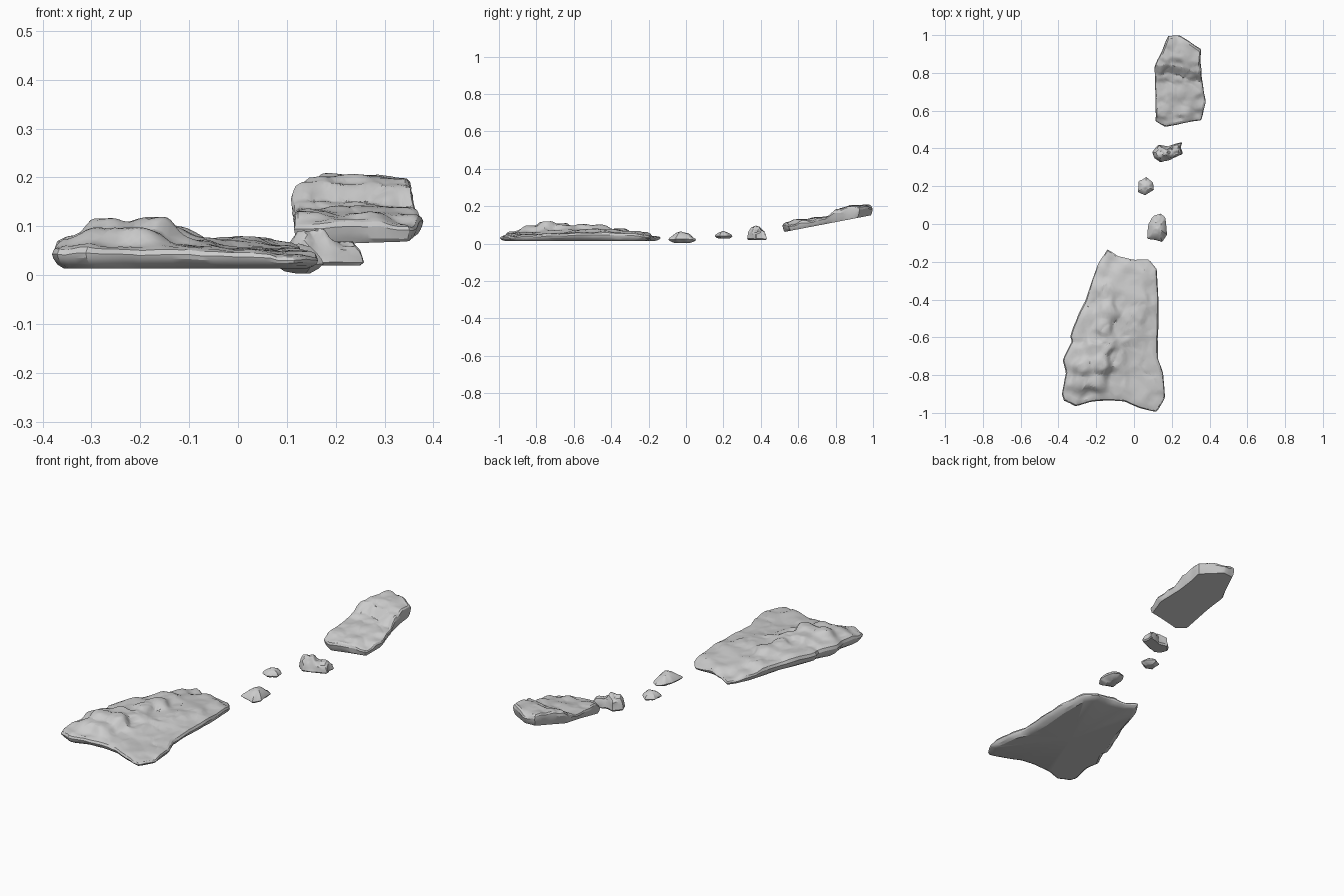
import bpy, bmesh, math
from mathutils import Vector, noise


def resample(outline, n):
    """Evenly spaced points along a closed outline."""
    pts = [Vector(p) for p in outline]
    segs = [(a, b, (b - a).length) for a, b in zip(pts, pts[1:] + pts[:1])]
    step = sum(s[2] for s in segs) / n
    out, pos, start = [], 0.0, 0.0
    for a, b, length in segs:
        while pos < start + length - 1e-9 and len(out) < n:
            out.append(a.lerp(b, (pos - start) / length))
            pos += step
        start += length
    return out


def terrain(points, power):
    """Height field blended from a few measured heights."""
    def height(x, y):
        tw = tz = 0.0
        for px, py, pz in points:
            w = 1.0 / ((x - px) ** 2 + (y - py) ** 2 + 4e-5) ** (power / 2)
            tw += w
            tz += w * pz
        return tz / tw
    return height


def rock(name, outline, centre, height, bottom, side, n, rings, rough, freq, keep):
    """Outline swept up a side profile, then closed by a rough top surface.
    side = (inset, height fraction) from the bottom edge to the top rim."""
    c = Vector(centre)
    rim = resample(outline, n)
    bm = bmesh.new()

    def top(p):
        q = Vector((p.x, p.y, 0.3)) * freq
        bump = noise.noise(q) + 0.5 * noise.noise(q * 2.3)
        crack = max(0.0, 0.12 - abs(noise.noise(q * 0.6 + Vector((5, 2, 1))))) * 5
        return height(p.x, p.y) + rough * (bump - crack)

    loops = []
    for inset, f in side:
        loop = []
        for p in rim:
            q = p + (c - p).normalized() * inset
            wob = noise.noise(Vector((p.x, p.y, f * 0.1)) * freq) * rough * 0.8
            if 0 < f < 1:
                q += (p - c).normalized() * wob
            z0 = bottom(q.x, q.y)
            loop.append(bm.verts.new((q.x, q.y, z0 + (top(q) - z0) * f)))
        loops.append(loop)
    last = [v.co.xy for v in loops[-1]]
    for r in range(1, rings):
        loop = []
        for p in last:
            q = Vector(p).lerp(c, r / rings)
            loop.append(bm.verts.new((q.x, q.y, top(q))))
        loops.append(loop)
    for a, b in zip(loops, loops[1:]):
        for i in range(n):
            j = (i + 1) % n
            bm.faces.new((a[i], a[j], b[j], b[i]))
    # close top and underside
    for loop, z in ((loops[-1], top(c)), (loops[0], bottom(c.x, c.y))):
        mid = bm.verts.new((c.x, c.y, z))
        for i in range(n):
            bm.faces.new((loop[i], loop[(i + 1) % n], mid))
    bmesh.ops.recalc_face_normals(bm, faces=bm.faces[:])
    me = bpy.data.meshes.new(name)
    bm.to_mesh(me)
    bm.free()
    ob = bpy.data.objects.new(name, me)
    bpy.context.collection.objects.link(ob)
    dec = ob.modifiers.new("facets", 'DECIMATE')
    dec.ratio = keep
    bpy.ops.object.select_all(action='DESELECT')
    ob.select_set(True)
    bpy.context.view_layer.objects.active = ob
    bpy.ops.object.modifier_apply(modifier=dec.name)
    bpy.ops.object.shade_smooth_by_angle(angle=math.radians(25))
    return ob


def flat(z):
    return lambda x, y: z


# Large front slab with a ridge along its left half
slab_outline = [
    (-.14, -.135), (-.085, -.17), (0, -.19), (.08, -.19), (.12, -.24), (.13, -.4),
    (.125, -.71), (.155, -.79), (.165, -.92), (.12, -.995), (.03, -.975), (-.05, -.94),
    (-.14, -.935), (-.23, -.94), (-.31, -.965), (-.37, -.935), (-.382, -.9), (-.36, -.79),
    (-.378, -.72), (-.33, -.62), (-.34, -.6), (-.3, -.49), (-.255, -.4), (-.23, -.32),
    (-.19, -.21)]
slab_heights = [
    (-.36, -.92, .06), (-.23, -.92, .058), (-.1, -.92, .055), (.02, -.95, .052), (.13, -.96, .04),
    (-.35, -.8, .07), (-.28, -.83, .095), (-.2, -.83, .095), (-.1, -.82, .06), (.02, -.82, .05),
    (.13, -.83, .048), (-.33, -.7, .08), (-.27, -.76, .118), (-.17, -.74, .12), (-.1, -.7, .07),
    (0, -.7, .056), (.1, -.68, .056), (-.29, -.6, .075), (-.22, -.65, .108), (-.15, -.65, .1),
    (-.21, -.6, .085), (-.24, -.52, .082), (-.16, -.55, .104), (-.13, -.46, .1), (-.08, -.55, .072),
    (0, -.5, .078), (.1, -.52, .062), (-.22, -.4, .07), (-.15, -.36, .08), (-.07, -.42, .068),
    (.04, -.4, .075), (.1, -.36, .06), (-.17, -.25, .055), (-.06, -.28, .062), (.05, -.26, .065),
    (-.13, -.17, .04), (.07, -.21, .045)]
rock("large_slab", slab_outline, (-.09, -.6), terrain(slab_heights, 4), flat(.013),
     [(.035, 0), (.014, .2), (.003, .45), (0, .65), (.007, .88), (.025, 1)],
     150, 26, .005, 14, .5)

# Three stepping stones
pebble = [(.035, 0), (.012, .2), (0, .42), (.006, .62), (.02, .85), (.035, 1)]
rock("near_stone", [(.14, .055), (.166, .035), (.176, -.055), (.15, -.095), (.11, -.085),
                    (.07, -.078), (.075, 0), (.1, .04)], (.125, -.02),
     terrain([(.125, -.03, .066), (.11, .01, .057), (.15, -.02, .058), (.09, -.06, .05),
              (.15, -.07, .045), (.14, .04, .038)], 2),
     lambda x, y: .003 + .18 * max(0, .12 - x), pebble, 44, 9, .003, 30, .6)
rock("middle_stone", [(.065, .25), (.1, .22), (.106, .18), (.06, .153), (.02, .17), (.025, .225)],
     (.063, .198),
     terrain([(.06, .2, .07), (.09, .2, .06), (.035, .2, .058), (.06, .17, .058),
              (.065, .235, .055)], 2),
     flat(.026), [(a * .6, b) for a, b in pebble], 40, 8, .003, 30, .6)
rock("far_stone", [(.098, .38), (.13, .42), (.18, .41), (.215, .425), (.255, .432), (.248, .405),
                   (.258, .372), (.2, .345), (.14, .325), (.108, .35)], (.17, .378),
     terrain([(.11, .38, .08), (.13, .36, .088), (.135, .4, .08), (.165, .375, .096),
              (.17, .34, .06), (.2, .385, .068), (.235, .4, .07), (.23, .365, .058),
              (.25, .42, .055)], 4),
     flat(.02), [(.006, 0), (0, .15), (.004, .5), (.007, .8), (.018, 1)],
     52, 9, .006, 28, .6)

# Tilted rear slab with a raised back step
rear_outline = [(.18, .995), (.24, 1), (.295, .965), (.355, .925), (.352, .86), (.36, .77),
                (.38, .645), (.355, .55), (.27, .535), (.165, .515), (.115, .545), (.113, .7),
                (.108, .83), (.145, .91)]
low = terrain([(.13, .53, .108), (.24, .54, .112), (.35, .56, .105), (.14, .6, .13),
               (.25, .6, .128), (.36, .64, .125), (.14, .72, .135), (.23, .72, .142),
               (.34, .72, .138), (.14, .8, .15), (.25, .79, .15)], 4)
high = terrain([(.13, .84, .188), (.22, .83, .186), (.34, .8, .182), (.17, .9, .202),
                (.25, .9, .206), (.34, .89, .2), (.2, .97, .207), (.29, .95, .203),
                (.23, 1, .195)], 4)


def rear_height(x, y):
    edge = .82 - .35 * max(0, x - .22) + .012 * noise.noise(Vector((x * 25, y * 10, 0)))
    t = min(1, max(0, (y - edge + .025) / .045))
    return low(x, y) * (1 - t) + high(x, y) * t


rock("rear_slab", rear_outline, (.24, .75), rear_height,
     lambda x, y: .06 + .192 * (y - .515),
     [(.012, 0), (.006, .2), (.003, .45), (0, .7), (.004, .9), (.014, 1)],
     120, 24, .004, 18, .5)
